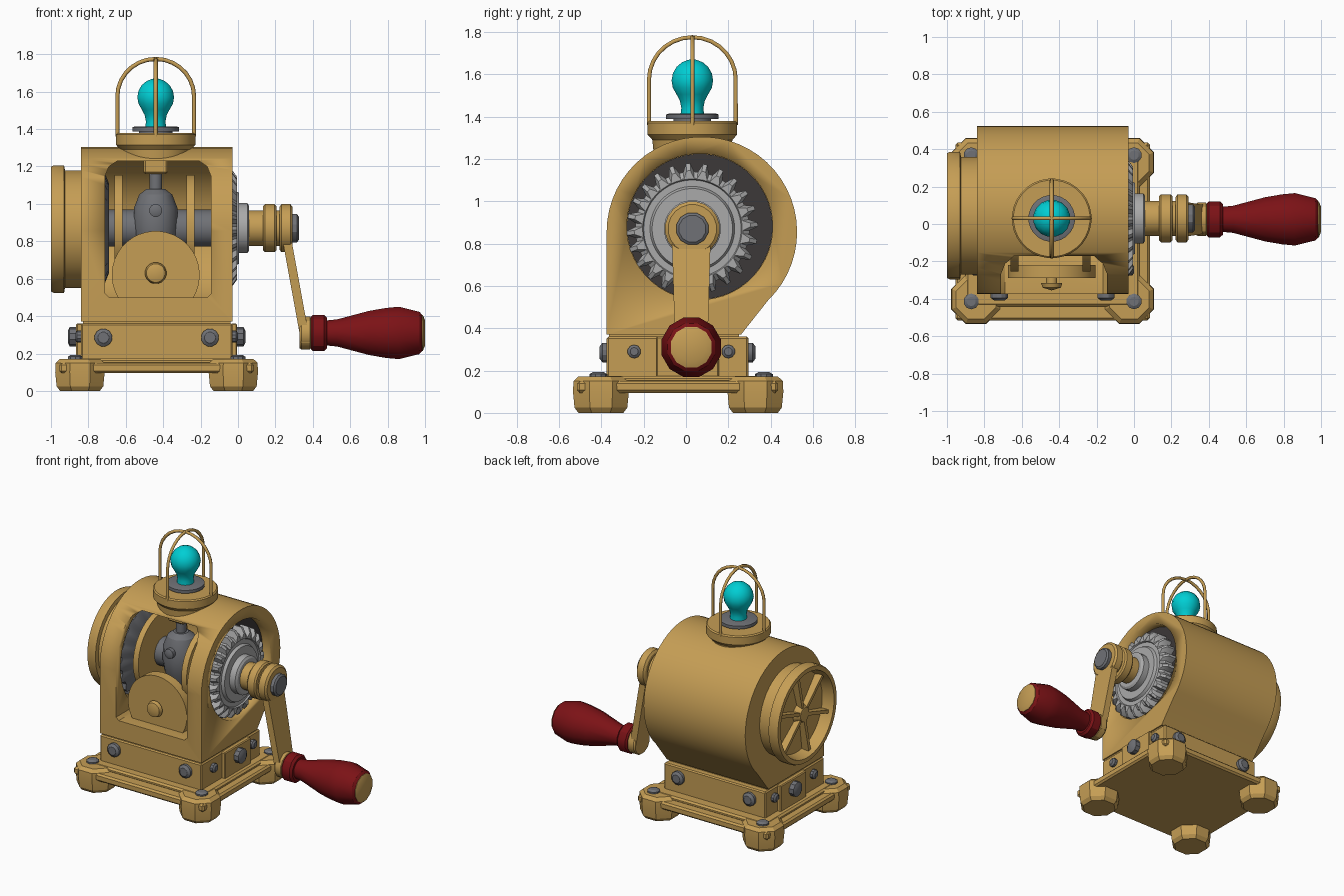
import bpy, bmesh, math
from mathutils import Matrix, Vector

if "Cube" in bpy.data.objects:
    bpy.data.objects.remove(bpy.data.objects["Cube"])


def material(name, rgb):
    m = bpy.data.materials.new(name)
    m.diffuse_color = (*rgb, 1)
    m.use_nodes = True
    m.node_tree.nodes["Principled BSDF"].inputs["Base Color"].default_value = m.diffuse_color
    return m


BRASS = material("brass tan", (0.56, 0.34, 0.09))
STEEL = material("dark steel", (0.16, 0.165, 0.18))
SILVER = material("light steel", (0.40, 0.40, 0.40))
BLACK = material("recess dark", (0.045, 0.04, 0.04))
RED = material("handle red", (0.20, 0.006, 0.008))
CYAN = material("bulb cyan", (0.0, 0.62, 0.66))


def finish(name, bm, mat, smooth=30):
    bmesh.ops.recalc_face_normals(bm, faces=bm.faces)
    me = bpy.data.meshes.new(name)
    bm.to_mesh(me)
    bm.free()
    me.materials.append(mat)
    ob = bpy.data.objects.new(name, me)
    bpy.context.collection.objects.link(ob)
    if smooth:
        bpy.ops.object.select_all(action='DESELECT')
        ob.select_set(True)
        bpy.context.view_layer.objects.active = ob
        bpy.ops.object.shade_smooth_by_angle(angle=math.radians(smooth))
    return ob


def lathe(name, prof, c, axis, mat, n=32, smooth=30, teeth=None):
    """Revolve (offset, radius) pairs around an axis through c."""
    bm = bmesh.new()
    rings = []
    for t, r in prof:
        ring = []
        for i in range(n if r > 0 else 1):
            a = 2 * math.pi * (i + 0.5) / n
            k = r * (teeth if teeth and i % 4 > 1 and r > 0.25 else 1)
            u, v = k * math.cos(a), k * math.sin(a)
            p = {'X': (t, u, v), 'Y': (u, t, v), 'Z': (u, v, t)}[axis]
            ring.append(bm.verts.new(Vector(c) + Vector(p)))
        rings.append(ring)
    for a, b in zip(rings, rings[1:]):
        for i in range(n):
            j = (i + 1) % n
            vs = [a[i % len(a)], a[j % len(a)], b[j % len(b)], b[i % len(b)]]
            bm.faces.new(list(dict.fromkeys(vs)))
    for ring in (rings[0], rings[-1]):
        if len(ring) > 2:
            bm.faces.new(ring)
    return finish(name, bm, mat, smooth)


def cyl(name, c, axis, t0, t1, r, mat, n=32):
    return lathe(name, [(t0, r), (t1, r)], c, axis, mat, n)


def box(name, lo, hi, mat, bevel=0.0):
    bm = bmesh.new()
    bmesh.ops.create_cube(bm, size=1)
    lo, hi = Vector(lo), Vector(hi)
    bmesh.ops.scale(bm, vec=hi - lo, verts=bm.verts)
    bmesh.ops.translate(bm, vec=(lo + hi) / 2, verts=bm.verts)
    if bevel:
        bmesh.ops.bevel(bm, geom=bm.edges[:], offset=bevel, segments=1, affect='EDGES')
    return finish(name, bm, mat, 0)


def prism(name, pts, axis, t0, t1, mat):
    """Extrude a 2D outline along X (y,z points) or Y (x,z points)."""
    bm = bmesh.new()
    place = (lambda t, p: (t, p[0], p[1])) if axis == 'X' else (lambda t, p: (p[0], t, p[1]))
    a = [bm.verts.new(place(t0, p)) for p in pts]
    b = [bm.verts.new(place(t1, p)) for p in pts]
    bm.faces.new(a)
    bm.faces.new(b)
    for i in range(len(pts)):
        j = (i + 1) % len(pts)
        bm.faces.new((a[i], a[j], b[j], b[i]))
    return finish(name, bm, mat)


def bake(ob):
    dg = bpy.context.evaluated_depsgraph_get()
    return bpy.data.meshes.new_from_object(ob.evaluated_get(dg))


def cut(ob, cutter):
    m = ob.modifiers.new("cut", 'BOOLEAN')
    m.operation, m.solver, m.object = 'DIFFERENCE', 'EXACT', cutter
    me = bake(ob)
    ob.modifiers.clear()
    ob.data = me
    bpy.data.objects.remove(cutter)


# drum housing: round top and back, flat front
CY, CZ, R = 0.075, 0.855, 0.45
outline = [(-0.375, 0.37), (0.26, 0.37)]
for i in range(35):
    a = math.radians(-46 + i * 226 / 34)
    outline.append((CY + R * math.cos(a), CZ + R * math.sin(a)))
housing = prism("drum_housing", outline, 'X', -0.84, -0.03, BRASS)
cut(housing, cyl("cavity_cutter", (0, CY, CZ), 'X', -0.80, -0.12, 0.40, BRASS, 48))
window = [(-0.69, 0.50), (-0.165, 0.50), (-0.145, 0.52), (-0.145, 1.15), (-0.165, 1.20),
          (-0.21, 1.23), (-0.645, 1.23), (-0.69, 1.20), (-0.71, 1.15), (-0.71, 0.52)]
cut(housing, prism("window_cutter", window, 'Y', -0.6, 0.0, BRASS))
cut(housing, cyl("recess_cutter", (0, 0.065, 0.88), 'X', -0.10, 0.1, 0.345, BRASS, 48))
cyl("recess_floor", (0, 0.065, 0.88), 'X', -0.105, -0.09, 0.344, BLACK, 48)

# left end cap with dished, ribbed face
cap = (0, 0.045, 0.865)
lathe("end_cap", [(-0.94, 0), (-0.92, 0.285), (-1.0, 0.305), (-1.0, 0.335), (-0.985, 0.342),
                  (-0.93, 0.342), (-0.925, 0.315), (-0.82, 0.315)], cap, 'X', BRASS, 40)
lathe("end_cap_hub", [(-0.99, 0), (-0.98, 0.05), (-0.93, 0.075)], cap, 'X', BRASS, 16)
for i in range(6):
    rib = box(f"end_cap_rib_{i}", (-0.975, 0.02, -0.012), (-0.92, 0.29, 0.012), BRASS)
    rib.matrix_world = Matrix.Translation(cap) @ Matrix.Rotation(i * math.pi / 3 + 0.3, 4, 'X')

# mechanism seen through the window
axle = (0, 0.03, 0.87)
cyl("inner_shaft", axle, 'X', -0.80, -0.10, 0.10, STEEL, 20)
lathe("inner_gear", [(-0.79, 0.34), (-0.73, 0.34), (-0.69, 0.24)], axle, 'X', STEEL, 80, 30, 0.92)
for side, x in (("left", -0.66), ("right", -0.275)):
    cyl(f"inner_disc_{side}", axle, 'X', x, x + 0.042, 0.285, BRASS)
lathe("governor_body", [(0.70, 0.07), (0.80, 0.11), (0.88, 0.122), (0.98, 0.118), (1.05, 0.09),
                        (1.08, 0.05), (1.08, 0.035), (1.17, 0.035)], (-0.44, -0.02, 0), 'Z', STEEL, 16)
lathe("governor_knob", [(-0.13, 0.035), (-0.16, 0.035), (-0.175, 0)], (-0.44, 0, 0.965), 'Y', STEEL, 12)
box("governor_mount", (-0.505, -0.085, 1.16), (-0.375, 0.045, 1.26), BRASS, 0.01)
cyl("front_disc", (-0.44, 0, 0.62), 'Y', -0.29, -0.22, 0.235, BRASS, 40)
lathe("front_disc_knob", [(-0.28, 0.03), (-0.315, 0.03), (-0.315, 0.058), (-0.34, 0.05), (-0.355, 0)],
      (-0.44, 0, 0.63), 'Y', BRASS, 16)

# drive gear and hub on the right
lathe("drive_gear", [(-0.09, 0.31), (-0.03, 0.31), (-0.005, 0.275), (-0.005, 0.235), (-0.015, 0.23),
                     (-0.015, 0.20), (0.005, 0.19), (0.005, 0.14)], axle, 'X', SILVER, 96, 30, 0.87)
lathe("gear_hub", [(-0.02, 0.135), (0.05, 0.135), (0.06, 0.12)], axle, 'X', SILVER, 24)
lathe("drive_collar", [(0.04, 0.095), (0.135, 0.095), (0.135, 0.12), (0.145, 0.13), (0.195, 0.13),
                       (0.205, 0.12), (0.205, 0.095), (0.24, 0.095)], axle, 'X', BRASS, 20)

# crank
lathe("crank_boss", [(0.222, 0.115), (0.232, 0.13), (0.28, 0.13), (0.292, 0.115)], axle, 'X', BRASS, 20)
lathe("crank_shaft_end", [(0.27, 0.078), (0.315, 0.078), (0.325, 0.065)], axle, 'X', STEEL, 12)
arm = box("crank_arm", (0, 0, 0), (1, 1, 1), BRASS)
for v in arm.data.vertices:
    x, y, z = v.co
    w = 0.092 if z > 0.5 else 0.075
    v.co = ((0.232 if z > 0.5 else 0.338) + 0.048 * x, 0.025 + w * (2 * y - 1), 0.84 if z > 0.5 else 0.26)
grip = (0, 0.025, 0.31)
lathe("crank_foot", [(0.33, 0.085), (0.34, 0.092), (0.385, 0.092), (0.40, 0.07)], grip, 'X', BRASS, 12)
lathe("handle_collar", [(0.39, 0.09), (0.40, 0.10), (0.46, 0.10), (0.475, 0.085)], grip, 'X', RED, 12)
lathe("handle_grip", [(0.46, 0.068), (0.53, 0.075), (0.70, 0.122), (0.79, 0.138), (0.86, 0.145),
                      (0.97, 0.117), (0.985, 0.10)], grip, 'X', RED, 12)
lathe("handle_end", [(0.97, 0.10), (0.988, 0.10), (1.0, 0.07)], grip, 'X', BRASS, 12)

# lamp on top: collar, flange, bulb, wire cage
lamp = (-0.44, 0.03, 0)
lathe("lamp_collar", [(1.24, 0.185), (1.29, 0.19), (1.315, 0.213), (1.37, 0.213), (1.378, 0.205)],
      lamp, 'Z', BRASS, 32)
lathe("lamp_flange", [(1.36, 0.09), (1.388, 0.09), (1.388, 0.125), (1.41, 0.125), (1.415, 0.11)],
      lamp, 'Z', STEEL, 24)
bulb = [(1.40, 0.058), (1.44, 0.053), (1.475, 0.06)]
bulb += [(1.57 + 0.1 * math.sin(a), 0.1 * math.cos(a)) for a in (-0.7, -0.35, 0, 0.35, 0.7, 1.05, 1.35)]
lathe("bulb", bulb + [(1.672, 0)], lamp, 'Z', CYAN, 16)
for k in range(2):
    cu = bpy.data.curves.new("wire", 'CURVE')
    cu.dimensions, cu.bevel_depth, cu.bevel_resolution = '3D', 0.011, 1
    path = [(-0.205, 1.36)]
    path += [(-0.205 * math.cos(i * math.pi / 14), 1.575 + 0.2 * math.sin(i * math.pi / 14)) for i in range(15)]
    path += [(0.205, 1.36)]
    sp = cu.splines.new('POLY')
    sp.points.add(len(path) - 1)
    for pt, (u, z) in zip(sp.points, path):
        pt.co = (lamp[0] + u * (1 - k), lamp[1] + u * k, z, 1)
    tmp = bpy.data.objects.new("wire", cu)
    bpy.context.collection.objects.link(tmp)
    bpy.context.view_layer.update()
    me = bake(tmp)
    bpy.data.objects.remove(tmp)
    me.materials.clear()
    me.materials.append(BRASS)
    bpy.context.collection.objects.link(bpy.data.objects.new(f"cage_wire_{k}", me))

# pedestal, base plate and side plates
box("pedestal", (-0.84, -0.375, 0.14), (-0.03, 0.295, 0.36), BRASS, 0.008)
box("pedestal_joint", (-0.83, -0.365, 0.35), (-0.04, 0.25, 0.375), BRASS)
box("base_plate", (-0.955, -0.515, 0.095), (0.085, 0.435, 0.15), BRASS, 0.012)
box("base_step", (-0.90, -0.44, 0.14), (0.03, 0.37, 0.175), BRASS, 0.012)
for side, x, d in (("left", -0.84, -1), ("right", -0.03, 1)):
    lo, hi = sorted((x - 0.01 * d, x + 0.025 * d))
    box(f"side_plate_{side}", (lo, -0.14, 0.16), (hi, 0.155, 0.36), BRASS, 0.006)
    for j, (y, r, h) in enumerate(((0.01, 0.052, 0.06), (-0.245, 0.032, 0.02), (0.2, 0.032, 0.02))):
        lathe(f"side_bolt_{side}_{j}", [(0, r), (h * d, r), ((h + 0.01) * d, r * 0.6)],
              (x, y, 0.29), 'X', STEEL, 10)
for side, y, d in (("front", -0.375, -1), ("back", 0.295, 1)):
    for j, x in enumerate((-0.72, -0.15)):
        lathe(f"{side}_bolt_{j}", [(0, 0.048), (0.02 * d, 0.048), (0.033 * d, 0.03)],
              (x, y, 0.285), 'Y', STEEL, 12)

# corner feet with bolts
for i, x in enumerate((-0.845, -0.025)):
    for j, y in enumerate((-0.402, 0.328)):
        lathe(f"foot_{i}{j}", [(0, 0.115), (0.025, 0.135), (0.10, 0.143), (0.15, 0.14), (0.172, 0.115)],
              (x, y, 0), 'Z', BRASS, 8)
        lathe(f"foot_bolt_{i}{j}", [(0.16, 0.042), (0.183, 0.042), (0.193, 0.025)],
              (x + (0.025 if i else -0.025), y + (0.04 if j else -0.012), 0), 'Z', STEEL, 10)
